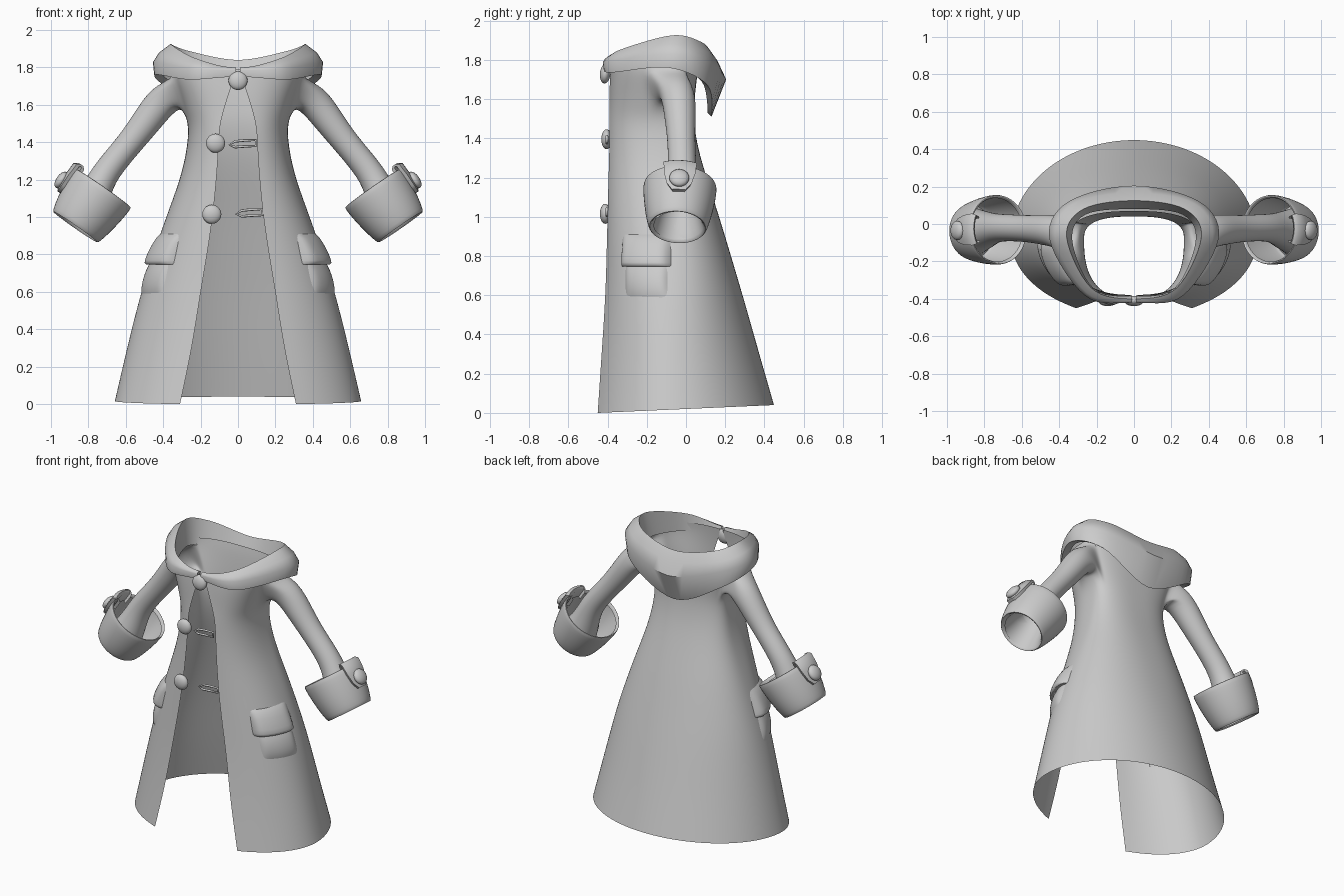
import bpy, bmesh, math
from mathutils import Vector

if "Cube" in bpy.data.objects:
    bpy.data.objects.remove(bpy.data.objects["Cube"])

cloth = bpy.data.materials.new("grey_cloth")
cloth.diffuse_color = (0.6, 0.6, 0.6, 1)
cloth.use_nodes = True
cloth.node_tree.nodes["Principled BSDF"].inputs["Base Color"].default_value = cloth.diffuse_color


def finish(name, bm, mirror=False, subsurf=0, angle=50):
    """Turn a bmesh into a smooth, optionally mirrored object."""
    bmesh.ops.remove_doubles(bm, verts=bm.verts, dist=1e-5)
    bmesh.ops.recalc_face_normals(bm, faces=bm.faces)
    me = bpy.data.meshes.new(name)
    bm.to_mesh(me)
    bm.free()
    ob = bpy.data.objects.new(name, me)
    bpy.context.collection.objects.link(ob)
    me.materials.append(cloth)
    bpy.context.view_layer.objects.active = ob
    ob.select_set(True)
    bpy.ops.object.shade_smooth_by_angle(angle=math.radians(angle))
    ob.select_set(False)
    if mirror:
        ob.modifiers.new("Mirror", 'MIRROR').use_clip = True
    if subsurf:
        m = ob.modifiers.new("Subsurf", 'SUBSURF')
        m.levels = m.render_levels = subsurf
        m.boundary_smooth = 'PRESERVE_CORNERS'
    return ob


def add_grid(bm, rows, skip=lambda i, j: False):
    vs = [[bm.verts.new(p) for p in r] for r in rows]
    for i in range(len(vs) - 1):
        for j in range(len(vs[0]) - 1):
            if not skip(i, j):
                bm.faces.new((vs[i][j], vs[i][j + 1], vs[i + 1][j + 1], vs[i + 1][j]))
    return vs


# Coat sections: height, half width, front y, back y, half gap, squareness
SECTIONS = [
    (0.0, .66, -.45, .45, .31, 2.0), (.3, .595, -.43, .375, .245, 2.0),
    (.6, .52, -.41, .29, .20, 2.1), (.8, .455, -.405, .23, .165, 2.2),
    (1.0, .385, -.40, .17, .135, 2.3), (1.2, .31, -.395, .105, .115, 2.4),
    (1.35, .275, -.39, .06, .105, 2.5), (1.48, .262, -.39, .04, .10, 2.6),
    (1.56, .285, -.39, .04, .08, 2.6), (1.66, .32, -.39, .05, .05, 2.6),
    (1.74, .35, -.385, .06, .02, 2.6), (1.79, .35, -.38, .07, .01, 2.6)]
YC = -.08


def gap_angle(sec):
    return math.asin((sec[4] / sec[1]) ** (sec[5] / 2))


def section_point(sec, t):
    """Point at angle t (0 = front, pi = back) of a coat section."""
    z, w, yf, yb, g, n = sec
    c = math.cos(t)
    x = w * max(math.sin(t), 0) ** (2 / n)
    front = (YC - yf) / math.cos(gap_angle(sec)) ** (2 / n)
    y = YC - front * c ** (2 / n) if c > 0 else YC + (yb - YC) * (-c) ** (2 / n)
    if z == 0:
        z = .04 * (y + .45) / .9
    return Vector((0 if t > math.pi - 1e-6 else x, y, z))


def section_at(z):
    for a, b in zip(SECTIONS, SECTIONS[1:]):
        if a[0] <= z <= b[0]:
            f = (z - a[0]) / (b[0] - a[0])
            return tuple(p + (q - p) * f for p, q in zip(a, b))


# Coat body, one half, with an arm hole that runs into the sleeve
COLS, C0, C1, R0, R1 = 20, 8, 13, 8, 10
bm = bmesh.new()
rows = []
for s in SECTIONS:
    t0 = gap_angle(s)
    rows.append([section_point(s, t0 + (math.pi - t0) * j / COLS) for j in range(COLS + 1)])
vs = add_grid(bm, rows, lambda i, j: R0 <= i < R1 and C0 <= j < C1)
loop = [vs[R0][j] for j in range(C0, C1 + 1)] + [vs[R0 + 1][C1]]
loop += [vs[R1][j] for j in range(C1, C0 - 1, -1)] + [vs[R0 + 1][C0]]
UP = Vector((.82, 0, .57))
SLEEVE = [(.39, -.04, 1.645, .092), (.49, -.03, 1.51, .082), (.57, -.025, 1.405, .073),
          (.66, -.02, 1.30, .073), (.73, -.02, 1.205, .076), (.78, -.03, 1.08, .095),
          (.86, -.04, .955, .13)]
n = len(loop)
for x, y, z, r in SLEEVE:
    ring = []
    for k in range(n):
        a = (k - 6) * 2 * math.pi / n
        ring.append(bm.verts.new(Vector((x, y, z)) + r * (math.cos(a) * Vector((0, 1, 0)) + math.sin(a) * UP)))
    for k in range(n):
        bm.faces.new((loop[k], loop[(k + 1) % n], ring[(k + 1) % n], ring[k]))
    loop = ring
finish("coat_body_and_sleeves", bm, True, 2, 180)

# Folded collar: each ring has keys from front to side to back
COLLAR = [
    [(.012, -.385, 1.76), (.22, -.34, 1.74), (.33, -.09, 1.76), (.26, .05, 1.73), (0, .08, 1.73)],
    [(.012, -.40, 1.80), (.23, -.34, 1.85), (.36, -.07, 1.925), (.27, .08, 1.89), (0, .125, 1.84)],
    [(.012, -.415, 1.795), (.25, -.37, 1.825), (.42, -.08, 1.88), (.32, .11, 1.84), (0, .165, 1.785)],
    [(.012, -.42, 1.785), (.26, -.385, 1.795), (.452, -.08, 1.83), (.35, .12, 1.785), (0, .205, 1.70)],
    [(.012, -.415, 1.75), (.26, -.38, 1.735), (.445, -.09, 1.76), (.34, .11, 1.67), (0, .13, 1.51)],
    [(.012, -.39, 1.755), (.24, -.35, 1.745), (.40, -.08, 1.765), (.30, .08, 1.69), (0, .11, 1.53)]]


def smooth_path(keys, steps=7):
    """Pass a smooth curve through the keys, mirrored at both ends."""
    k = [Vector(p) for p in keys]
    flip = lambda p: Vector((-p.x, p.y, p.z))
    k = [flip(k[1])] + k + [flip(k[-2])]
    out = []
    for a, b, c, d in zip(k, k[1:], k[2:], k[3:]):
        for i in range(steps):
            t = i / steps
            out.append(.5 * (2 * b + (c - a) * t + (2 * a - 5 * b + 4 * c - d) * t * t
                             + (3 * b - a - 3 * c + d) * t ** 3))
    return out + [k[-2]]


bm = bmesh.new()
add_grid(bm, [smooth_path(r) for r in COLLAR])
finish("collar", bm, True, 0, 45)

# Turned-back cuffs
TOP, AXIS = Vector((.725, -.03, 1.155)), Vector((.57, -.05, -.82)).normalized()
OUT = (UP - AXIS * UP.dot(AXIS)).normalized()
SIDE = AXIS.cross(OUT)


def cuff_point(s, r, a):
    return TOP + AXIS * s + r * (math.cos(a) * OUT + math.sin(a) * SIDE)


bm = bmesh.new()
PROFILE = [(.02, .172), (.0, .178), (-.004, .187), (.02, .19), (.10, .182), (.18, .169),
           (.24, .154), (.258, .145), (.25, .132), (.17, .11), (.08, .085)]
add_grid(bm, [[cuff_point(s, r, 2 * math.pi * (k % 24) / 24) for k in range(25)] for s, r in PROFILE])
finish("cuff", bm, True, 1)

# Cuff tabs that fold over the rim
bm = bmesh.new()
TAB = [(.05, .165, .40), (-.02, .168, .42), (-.035, .185, .43), (-.02, .204, .43),
       (.05, .205, .40), (.11, .198, .33), (.15, .19, .18), (.15, .17, .17)]
add_grid(bm, [[cuff_point(s, r - (.02 if abs(k) == 4 else 0), w * min(k / 3, 1) if k >= 0 else w * max(k / 3, -1))
               for k in range(-4, 5)] for s, r, w in TAB])
finish("cuff_tab", bm, True, 0, 60)


# Domed buttons
def button(name, pos, normal, mirror=False):
    bm = bmesh.new()
    bmesh.ops.create_uvsphere(bm, u_segments=20, v_segments=12, radius=1)
    rot = Vector(normal).to_track_quat('Z', 'Y')
    for v in bm.verts:
        v.co = rot @ Vector((v.co.x * .051, v.co.y * .051, v.co.z * .027)) + Vector(pos)
    finish(name, bm, mirror)


button("neck_button", (0, -.412, 1.73), (0, -1, .1))
button("chest_button", (-.12, -.405, 1.395), (0, -1, 0))
button("waist_button", (-.14, -.412, 1.015), (0, -1, 0))
button("cuff_button", cuff_point(.09, .205, 0), OUT, True)

# Cord loops opposite the buttons
for name, x, z in (("chest_loop", -.045, 1.39), ("waist_loop", -.01, 1.02)):
    cu = bpy.data.curves.new(name, 'CURVE')
    cu.dimensions = '3D'
    cu.bevel_depth, cu.bevel_resolution = .007, 2
    sp = cu.splines.new('POLY')
    pts = [(.14, .022), (.08, .02), (.03, .015), (0, -.004), (.03, -.016), (.08, -.012), (.14, -.01)]
    sp.points.add(len(pts) - 1)
    for p, (dx, dz) in zip(sp.points, pts):
        p.co = (x + dx, -.403, z + dz, 1)
    sp.use_cyclic_u = True
    cu.materials.append(cloth)
    bpy.context.collection.objects.link(bpy.data.objects.new(name, cu))


# Pocket flaps and the pouches beneath, raised from the coat side
def pocket(name, profile, a0, a1):
    bm = bmesh.new()
    rows = []
    for z, off in profile:
        row = []
        for k in range(11):
            t = math.radians(a0 + (a1 - a0) * k / 10)
            o = -.012 if k in (0, 10) else off * (.75 if k in (1, 9) else 1)
            row.append(section_point(section_at(z), t) + o * Vector((math.sin(t), -math.cos(t), 0)))
        rows.append(row)
    add_grid(bm, rows)
    finish(name, bm, True, 1)


pocket("pocket_flap", [(.92, -.012), (.895, .02), (.82, .036), (.76, .042), (.745, .03), (.745, -.01)], 44, 92)
pocket("pocket_pouch", [(.77, 0), (.72, .016), (.66, .016), (.61, .006), (.57, -.012)], 48, 90)
